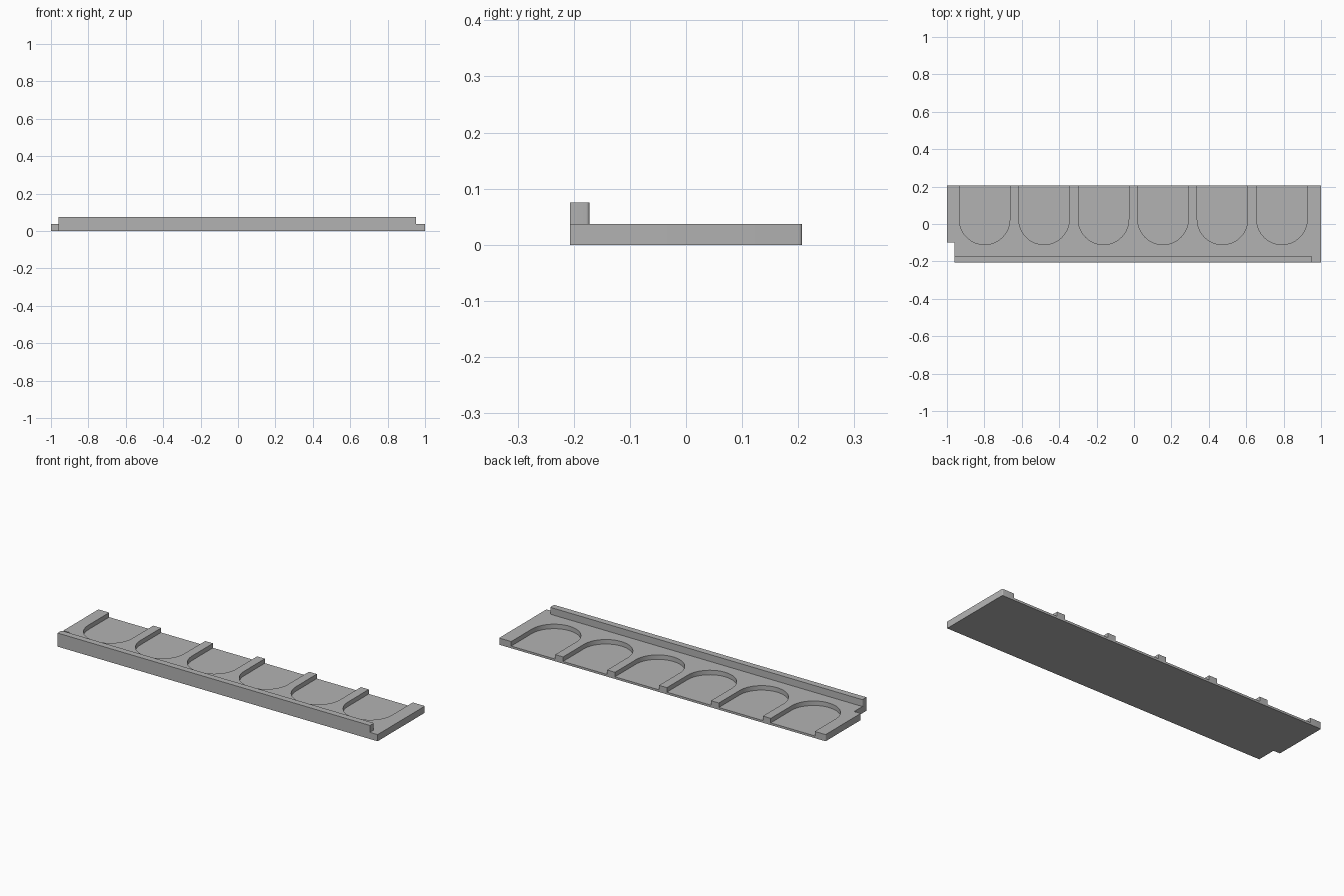
import bpy
import bmesh
from math import cos, sin, pi

if "Cube" in bpy.data.objects:
    bpy.data.objects.remove(bpy.data.objects["Cube"], do_unlink=True)

grey = bpy.data.materials.new("light grey")
grey.use_nodes = True
colour = (0.45, 0.45, 0.45, 1)
grey.diffuse_color = colour
grey.node_tree.nodes["Principled BSDF"].inputs["Base Color"].default_value = colour

BACK, FRONT = 0.207, -0.207
BASE_TOP, FLOOR, LIP_TOP = 0.037, 0.012, 0.075


def prism(name, outline, z0, z1, rounded=()):
    """Extrude an outline upward; round the upright edges at the listed corners."""
    bm = bmesh.new()
    low = [bm.verts.new((x, y, z0)) for x, y in outline]
    face = bm.faces.new(low)
    top = bmesh.ops.extrude_face_region(bm, geom=[face])["geom"]
    for v in top:
        if isinstance(v, bmesh.types.BMVert):
            v.co.z = z1
    uprights = [e for i in rounded for e in low[i].link_edges
                if abs(e.verts[0].co.z - e.verts[1].co.z) > 0.001]
    if uprights:
        bmesh.ops.bevel(bm, geom=uprights, offset=0.006, segments=4,
                        profile=0.5, affect='EDGES')
    bmesh.ops.recalc_face_normals(bm, faces=bm.faces)
    mesh = bpy.data.meshes.new(name)
    bm.to_mesh(mesh)
    bm.free()
    mesh.materials.append(grey)
    obj = bpy.data.objects.new(name, mesh)
    bpy.context.collection.objects.link(obj)
    return obj


def combine(target, other, operation):
    """Apply a boolean and discard the second object."""
    bpy.context.view_layer.objects.active = target
    mod = target.modifiers.new("boolean", 'BOOLEAN')
    mod.operation = operation
    mod.solver = 'EXACT'
    mod.object = other
    bpy.ops.object.modifier_apply(modifier=mod.name)
    bpy.data.objects.remove(other, do_unlink=True)


# Base plate with a notch in the front right corner
base = prism("slotted_tray", [(-0.96, FRONT), (1, FRONT), (1, BACK),
                              (-1, BACK), (-1, -0.10), (-0.96, -0.10)],
             0, BASE_TOP, rounded=(2, 3))

# Raised lip along the front edge
lip = prism("front_lip", [(-0.96, FRONT), (0.953, FRONT),
                          (0.953, -0.172), (-0.96, -0.172)],
            0.01, LIP_TOP, rounded=(2, 3))
combine(base, lip, 'UNION')

# Six round-ended slots, open at the back
RADIUS, SEGMENTS = 0.135, 32
for i in range(6):
    cx = -0.004 + (i - 2.5) * 0.318
    arc = [(cx - RADIUS * cos(pi * k / SEGMENTS),
            0.025 - RADIUS * sin(pi * k / SEGMENTS)) for k in range(SEGMENTS + 1)]
    outline = arc + [(cx + RADIUS, 0.3), (cx - RADIUS, 0.3)]
    combine(base, prism("slot_cutter", outline, FLOOR, 0.1), 'DIFFERENCE')

# Smooth the slot walls and keep the edges sharp
bpy.ops.object.select_all(action='DESELECT')
base.select_set(True)
bpy.context.view_layer.objects.active = base
bpy.ops.object.shade_smooth_by_angle()
